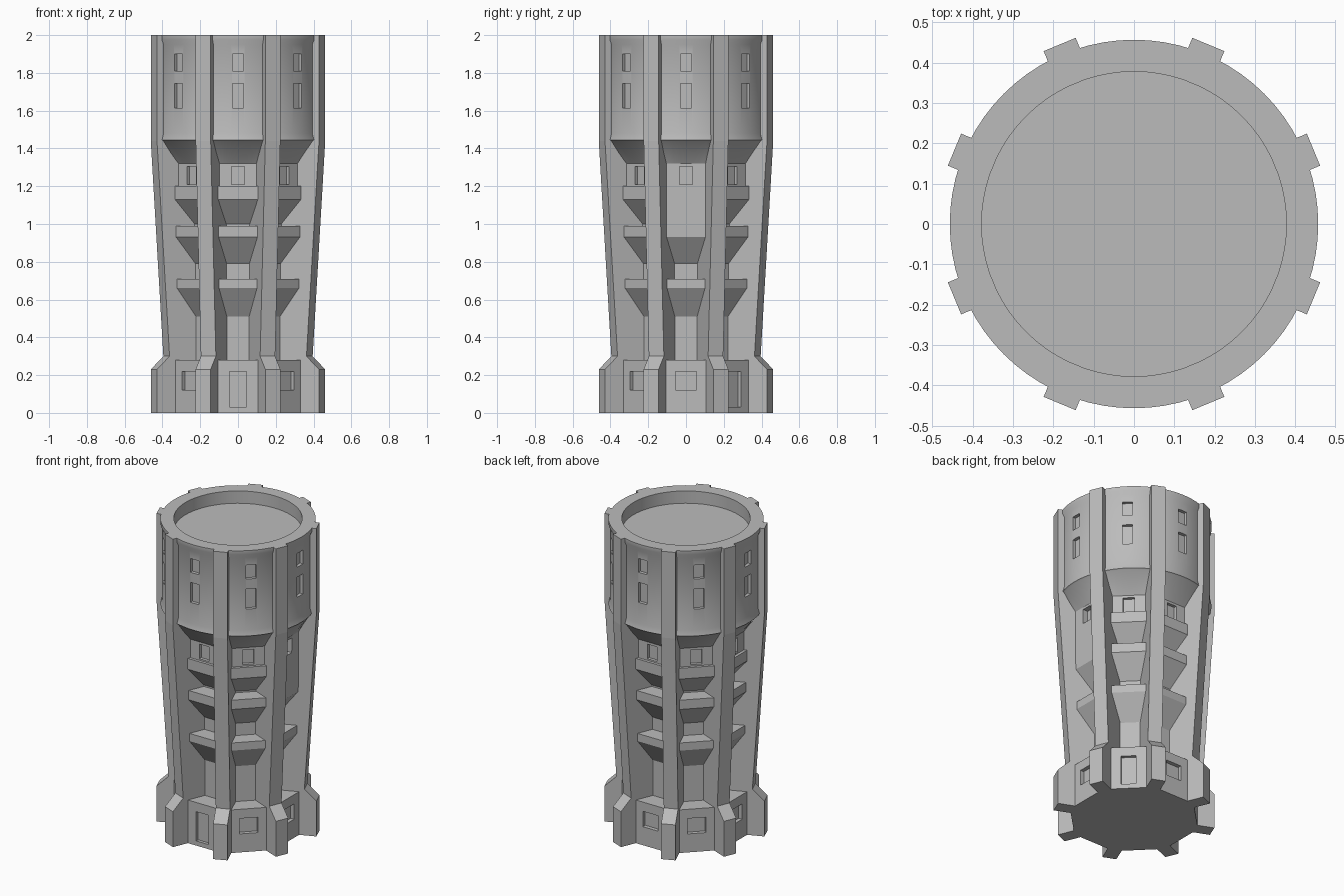
import bpy, bmesh
from math import sin, cos, radians
from mathutils import Matrix, Vector

if "Cube" in bpy.data.objects:
    bpy.data.objects.remove(bpy.data.objects["Cube"])

stone = bpy.data.materials.new("grey stone")
stone.diffuse_color = (0.5, 0.5, 0.5, 1)
stone.use_nodes = True
stone.node_tree.nodes["Principled BSDF"].inputs["Base Color"].default_value = stone.diffuse_color


def make_object(name, bm):
    bmesh.ops.recalc_face_normals(bm, faces=bm.faces[:])
    me = bpy.data.meshes.new(name)
    bm.to_mesh(me)
    bm.free()
    ob = bpy.data.objects.new(name, me)
    me.materials.append(stone)
    bpy.context.collection.objects.link(ob)
    return ob


# Tower wall: (distance from axis, height, True where the bay is round)
PROFILE = [
    (0.365, 0.00, False), (0.365, 0.28, False), (0.255, 0.28, False),
    (0.255, 0.51, False), (0.355, 0.66, False), (0.355, 0.71, False),
    (0.258, 0.71, False), (0.258, 0.79, False), (0.360, 0.93, False),
    (0.360, 0.99, False), (0.262, 0.99, False), (0.262, 1.00, False),
    (0.366, 1.13, False), (0.366, 1.20, False), (0.348, 1.20, False),
    (0.348, 1.32, False), (0.448, 1.44, True), (0.456, 1.445, True),
    (0.446, 1.48, True), (0.446, 1.95, True), (0.457, 1.975, True),
    (0.457, 2.00, True), (0.378, 2.00, True), (0.378, 1.92, True),
]
COLUMNS = [-19 + 38 * i / 8 for i in range(9)]

bm = bmesh.new()
rings = []
for d, z, is_round in PROFILE:
    ring = []
    for bay in range(8):
        for c in COLUMNS:
            dist = d
            # the right-hand bay is filled in between its two upper ledges
            if bay == 0 and 0.98 < z < 1.33:
                dist = 0.362 + 0.002 * (z - 0.98)
            r = dist if is_round else dist / cos(radians(c))
            a = radians(bay * 45 + c)
            ring.append(bm.verts.new((r * cos(a), r * sin(a), z)))
    rings.append(ring)
n = len(rings[0])
# in the filled bay, spread the coincident heights a little so no face collapses
for i, (d, z, _) in enumerate(PROFILE):
    if i in (10, 14):
        for v in rings[i][:9]:
            v.co.z += 0.004
for lo, hi in zip(rings, rings[1:]):
    for i in range(n):
        j = (i + 1) % n
        bm.faces.new((lo[i], lo[j], hi[j], hi[i]))
bm.faces.new(rings[0])
bm.faces.new(rings[-1])
tower = make_object("tower_wall", bm)

# Window and door recesses: (half width, bottom, top, recess distance)
bm = bmesh.new()


def recess(angle, half, z0, z1, back):
    m = (Matrix.Rotation(radians(angle), 4, 'Z')
         @ Matrix.Translation((back + 0.1, 0, (z0 + z1) / 2))
         @ Matrix.Diagonal((0.2, 2 * half, z1 - z0, 1)))
    bmesh.ops.create_cube(bm, size=1, matrix=m)


for k in range(8):
    angle = k * 45
    recess(angle, 0.030, 1.81, 1.90, 0.425)
    recess(angle, 0.030, 1.615, 1.745, 0.425)
    recess(angle, 0.034, 1.21, 1.305, 0.328)
    if angle in (45, 270):
        recess(angle, 0.045, 0.03, 0.22, 0.345)   # tall doors
    else:
        recess(angle, 0.055, 0.12, 0.22, 0.340)   # wide windows
cutter = make_object("window_cutter", bm)
cutter.hide_render = True

mod = tower.modifiers.new("windows", 'BOOLEAN')
mod.operation = 'DIFFERENCE'
mod.solver = 'EXACT'
mod.object = cutter
bpy.context.view_layer.objects.active = tower
tower.select_set(True)
bpy.ops.object.modifier_apply(modifier=mod.name)
bpy.data.objects.remove(cutter)
bpy.ops.object.shade_smooth_by_angle(angle=radians(30))

# Eight buttress ribs with flared feet
RIB = [(0.2, 0), (0.482, 0), (0.482, 0.23), (0.41, 0.30), (0.482, 1.44),
       (0.482, 2.0), (0.40, 2.0), (0.40, 1.75), (0.2, 1.5)]
bm = bmesh.new()
for k in range(8):
    rot = Matrix.Rotation(radians(22.5 + 45 * k), 3, 'Z')
    sides = [[bm.verts.new(rot @ Vector((r, y, z))) for r, z in RIB]
             for y in (-0.043, 0.043)]
    for s in sides:
        bm.faces.new(s)
    for i in range(len(RIB)):
        j = (i + 1) % len(RIB)
        bm.faces.new((sides[0][i], sides[0][j], sides[1][j], sides[1][i]))
make_object("buttress_ribs", bm)
